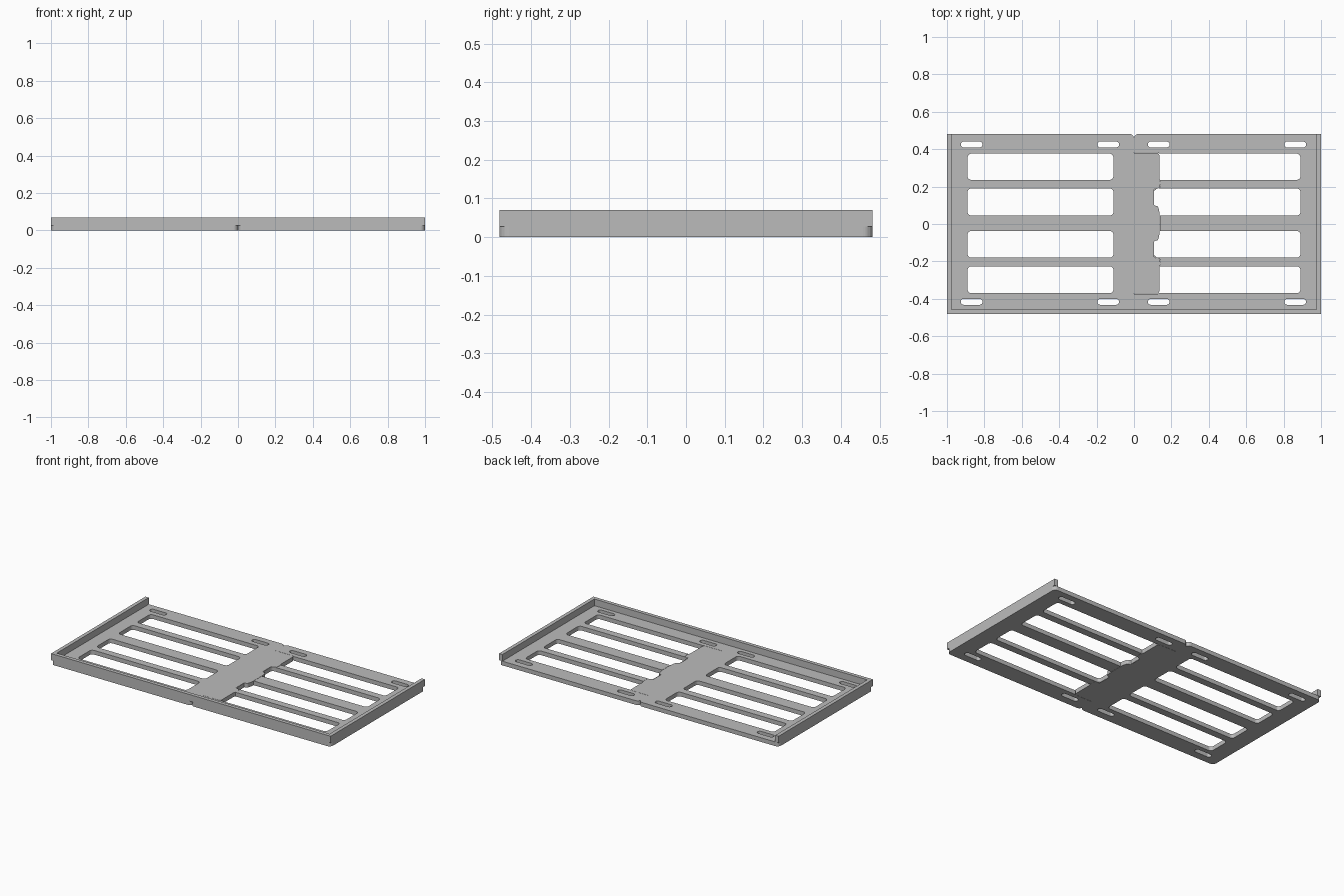
import bpy, bmesh, math
from mathutils import Vector

if "Cube" in bpy.data.objects:
    bpy.data.objects.remove(bpy.data.objects["Cube"])

THICK, TOP = 0.027, 0.07
DEPTH = 0.482
GAP = 0.0015

gray = bpy.data.materials.new("matte gray")
gray.use_nodes = True
COLOR = (0.5, 0.5, 0.5, 1)
gray.diffuse_color = COLOR
gray.node_tree.nodes["Principled BSDF"].inputs["Base Color"].default_value = COLOR


def rounded(points, radius, steps=6):
    """Outline with every corner rounded by a quadratic arc."""
    result = []
    pts = [Vector(p) for p in points]
    for i, p in enumerate(pts):
        a, b = pts[i - 1], pts[(i + 1) % len(pts)]
        r = min(radius, (a - p).length * 0.49, (b - p).length * 0.49)
        u, v = p + (a - p).normalized() * r, p + (b - p).normalized() * r
        for k in range(steps + 1):
            t = k / steps
            # weighted blend, giving a true circular arc at right angles
            w = math.sqrt(0.5)
            s0, s1, s2 = (1 - t) ** 2, 2 * t * (1 - t) * w, t * t
            result.append((u * s0 + p * s1 + v * s2) / (s0 + s1 + s2))
    return result


def prism(name, outline, z0, z1):
    bm = bmesh.new()
    face = bm.faces.new([bm.verts.new((p[0], p[1], z0)) for p in outline])
    bmesh.ops.remove_doubles(bm, verts=bm.verts, dist=0.00005)
    moved = bmesh.ops.extrude_face_region(bm, geom=list(bm.faces), use_keep_orig=True)["geom"]
    bmesh.ops.translate(bm, vec=(0, 0, z1 - z0),
                        verts=[g for g in moved if isinstance(g, bmesh.types.BMVert)])
    bmesh.ops.recalc_face_normals(bm, faces=bm.faces)
    mesh = bpy.data.meshes.new(name)
    bm.to_mesh(mesh)
    bm.free()
    mesh.materials.append(gray)
    obj = bpy.data.objects.new(name, mesh)
    bpy.context.collection.objects.link(obj)
    return obj


def rect(x0, x1, y0, y1):
    return [(x0, y0), (x1, y0), (x1, y1), (x0, y1)]


def combine(target, outline, operation="DIFFERENCE", z0=-0.05, z1=0.1):
    tool = prism("cutter", outline, z0, z1)
    tool.hide_render = True
    mod = target.modifiers.new("shape", "BOOLEAN")
    mod.operation, mod.solver, mod.object = operation, "EXACT", tool
    bpy.context.view_layer.objects.active = target
    bpy.ops.object.modifier_apply(modifier=mod.name)
    bpy.data.objects.remove(tool)


# Two base plates with rounded corners
left_outline = rounded(rect(-1, 0, -DEPTH, DEPTH), 0.025)
right_outline = rounded(rect(0, 1, -DEPTH, DEPTH), 0.025)
plates = {-1: prism("right_base_plate", left_outline, 0, THICK),
          1: prism("left_base_plate", right_outline, 0, THICK)}

# Long windows and mounting slots
windows = [(0.236, 0.376), (0.045, 0.19), (-0.18, -0.037), (-0.37, -0.226)]
for side, plate in plates.items():
    for y0, y1 in windows:
        xs = sorted((side * 0.11, side * 0.89))
        combine(plate, rounded(rect(*xs, y0, y1), 0.02))
    for x in (0.135, 0.865):
        cx = side * x - 0.003
        for y in (-0.416, 0.425):
            combine(plate, rounded(rect(cx - 0.058, cx + 0.058, y - 0.016, y + 0.016), 0.016))


# Locking tongue on one plate, matching socket in the other
def tongue(grow, start):
    upper = [(0.135, 0.38), (0.135, 0.245), (0.142, 0.225), (0.138, 0.19),
             (0.107, 0.19), (0.107, 0.097), (0.128, 0.097), (0.137, 0.06)]
    mid = 0.004
    half = [(x + grow, y + (grow if y > 0.3 else 0)) for x, y in upper]
    lower = [(x, 2 * mid - y) for x, y in reversed(half)]
    top = 0.38 + grow
    return rounded([(start, 2 * mid - top), (start, top)] + half + lower, 0.012)


combine(plates[1], tongue(GAP, -0.03))
combine(plates[-1], tongue(0, -0.05), "UNION", 0, THICK)

# Upright rim on the front and both sides; the back stays open
WALL = 0.024
prism("rim", [(-1, -DEPTH), (1, -DEPTH), (1, DEPTH), (1 - WALL, DEPTH),
              (1 - WALL, WALL - DEPTH), (WALL - 1, WALL - DEPTH),
              (WALL - 1, DEPTH), (-1, DEPTH)], THICK, TOP)
